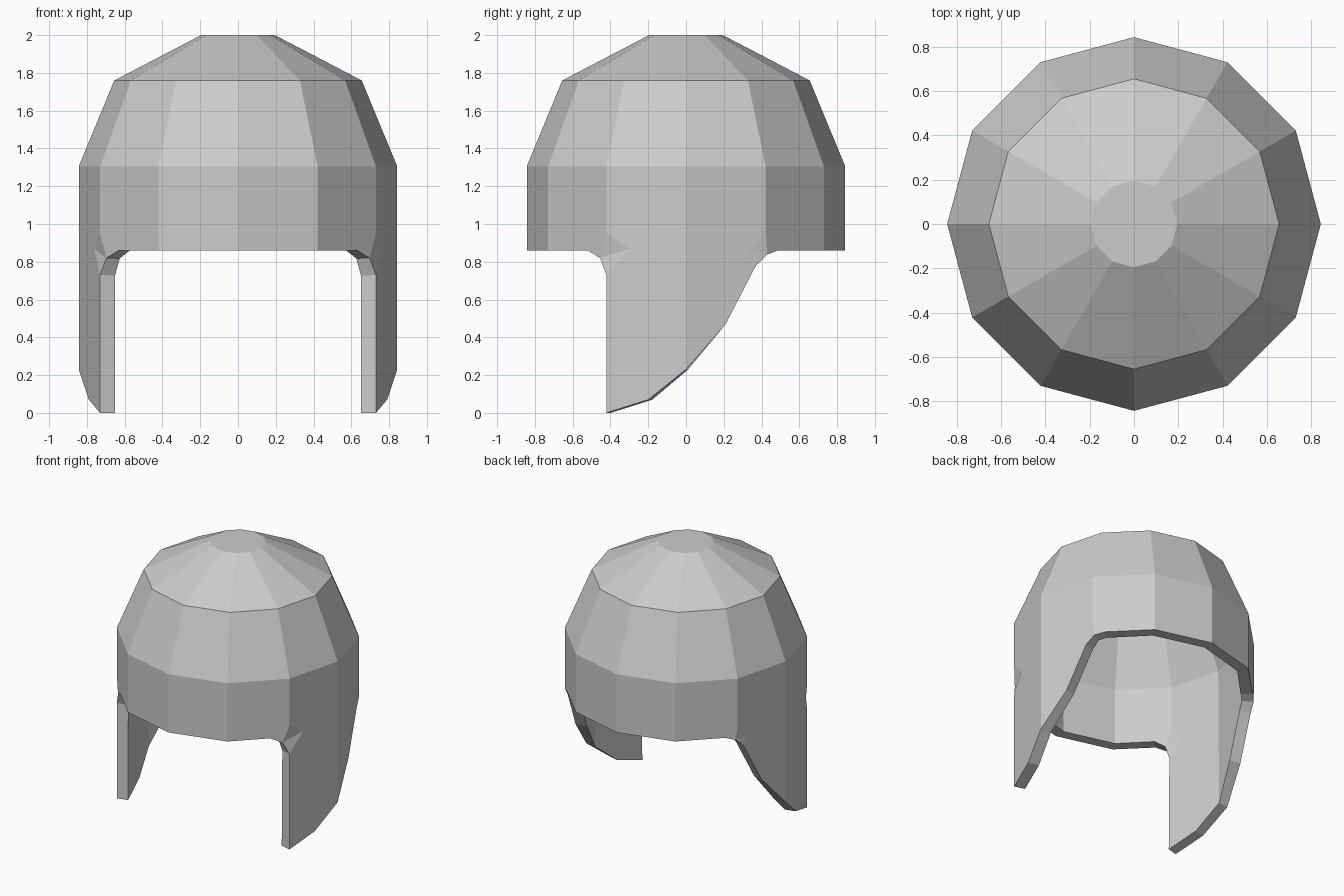
import bpy, bmesh, math

if "Cube" in bpy.data.objects:
    bpy.data.objects.remove(bpy.data.objects["Cube"])

R = 0.843            # brim radius of the twelve-sided shell
RIM = 0.86           # height of the front and back rim
STEP = math.radians(30)


def ring(k, r, z):
    a = k * STEP
    return (r * math.cos(a), r * math.sin(a), z)


def on_wall(y, z):
    """Point on the faceted right wall at the given depth and height."""
    for k in range(-3, 3):
        x0, y0, _ = ring(k, R, z)
        x1, y1, _ = ring(k + 1, R, z)
        if y0 - 1e-6 <= y <= y1 + 1e-6:
            t = (y - y0) / (y1 - y0)
            return (x0 + t * (x1 - x0), y, z)


bm = bmesh.new()


def face(points):
    bm.faces.new([bm.verts.new(p) for p in points])


# Dome bands and flat crown, right half
levels = [(0.195, 2.0), (0.655, 1.76), (R, 1.305)]
for (r0, z0), (r1, z1) in zip(levels, levels[1:]):
    for k in range(-3, 3):
        face([ring(k, r0, z0), ring(k, r1, z1),
              ring(k + 1, r1, z1), ring(k + 1, r0, z0)])
face([ring(k, 0.195, 2.0) for k in range(-3, 4)])

# Front and back wall panels next to the centre line
for k in (-3, 2):
    face([ring(k, R, 1.305), ring(k, R, RIM),
          ring(k + 1, R, RIM), ring(k + 1, R, 1.305)])

# Cheek guard panels, with a small folded corner where each meets the rim
F = R * 0.5
sides = [
    # sign, rim end, corner, notch, cheek outline from corner to the tip line
    (-1, (-0.52, 0.86), (-0.455, 0.82), (-0.30, 0.87),
     [(-F, 0.73), (-F, 0.0), (-0.20, 0.07), (0.0, 0.23)]),
    (1, (0.485, 0.86), (0.43, 0.838), (0.33, 0.86),
     [(0.37, 0.78), (0.21, 0.47), (0.0, 0.23)]),
]
for s, rim, corner, notch, outline in sides:
    top = ring(s, R, 1.305)
    fold = ring(s, R, 0.95)
    E, C, P = on_wall(*rim), on_wall(*corner), on_wall(*notch)
    cheek = [on_wall(*p) for p in outline]
    face([top, fold, C, E, ring(2 * s, R, RIM), ring(2 * s, R, 1.305)])
    face([top, fold, P] + cheek + [ring(0, R, 1.305)])
    face([fold, P, C])
    face([P, cheek[0], C])

bmesh.ops.remove_doubles(bm, verts=bm.verts, dist=1e-4)
bmesh.ops.recalc_face_normals(bm, faces=bm.faces)
crown = max(bm.faces, key=lambda f: f.calc_center_median().z)
if crown.normal.z < 0:
    bmesh.ops.reverse_faces(bm, faces=bm.faces)

mesh = bpy.data.meshes.new("helmet_shell")
bm.to_mesh(mesh)
bm.free()
helmet = bpy.data.objects.new("helmet_shell", mesh)
bpy.context.collection.objects.link(helmet)

# Mirror to the left side, then give the shell its thickness
mirror = helmet.modifiers.new("mirror", 'MIRROR')
mirror.use_clip = True
solid = helmet.modifiers.new("thickness", 'SOLIDIFY')
solid.thickness = 0.083
solid.offset = -1

grey = bpy.data.materials.new("steel_grey")
grey.diffuse_color = (0.6, 0.6, 0.6, 1)
grey.use_nodes = True
grey.node_tree.nodes["Principled BSDF"].inputs["Base Color"].default_value = grey.diffuse_color
mesh.materials.append(grey)
